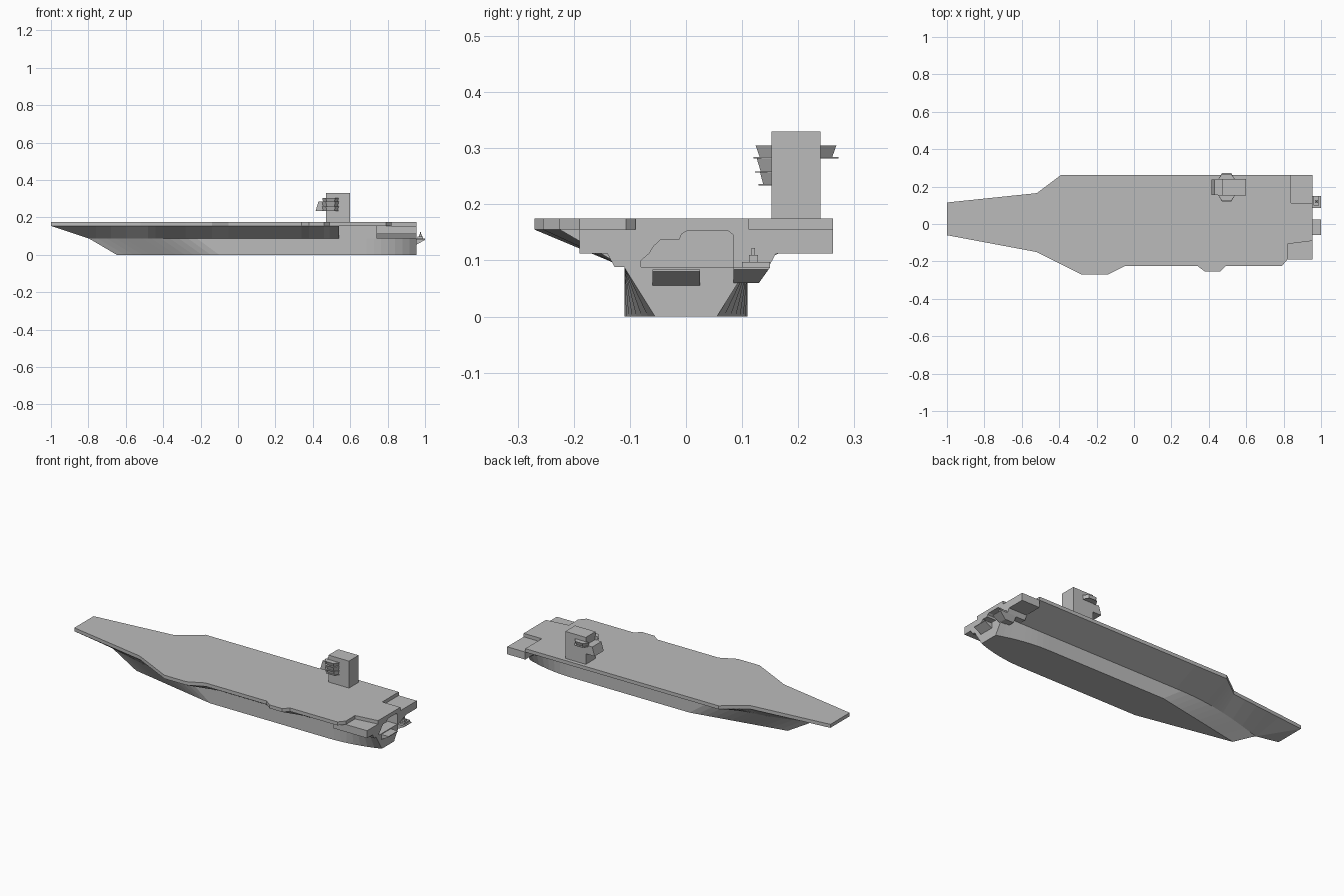
import bpy, bmesh, math
from mathutils import Vector

cube = bpy.data.objects.get("Cube")
if cube:
    bpy.data.objects.remove(cube)

grey = bpy.data.materials.new("ship_grey")
grey.use_nodes = True
COLOR = (0.5, 0.5, 0.5, 1)
grey.diffuse_color = COLOR
grey.node_tree.nodes["Principled BSDF"].inputs["Base Color"].default_value = COLOR


def loft(name, rings):
    """Skin closed rings of equal length and cap both ends."""
    bm = bmesh.new()
    loops = [[bm.verts.new(p) for p in ring] for ring in rings]
    n = len(loops[0])
    for a, b in zip(loops, loops[1:]):
        for i in range(n):
            j = (i + 1) % n
            bm.faces.new((a[i], a[j], b[j], b[i]))
    bm.faces.new(loops[0])
    bm.faces.new(loops[-1])
    bmesh.ops.remove_doubles(bm, verts=bm.verts, dist=1e-5)
    bmesh.ops.recalc_face_normals(bm, faces=bm.faces)
    mesh = bpy.data.meshes.new(name)
    bm.to_mesh(mesh)
    bm.free()
    obj = bpy.data.objects.new(name, mesh)
    bpy.context.collection.objects.link(obj)
    mesh.materials.append(grey)
    return obj


def prism(name, outline, lo, hi, axis):
    """Extrude a 2D outline along one axis."""
    def place(p, d):
        c = list(p)
        c.insert("xyz".index(axis), d)
        return Vector(c)
    return loft(name, [[place(p, d) for p in outline] for d in (lo, hi)])


def box(name, x0, x1, y0, y1, z0, z1):
    return prism(name, [(x0, y0), (x1, y0), (x1, y1), (x0, y1)], z0, z1, "z")


DECK, LEDGE, WATER = 0.175, 0.155, 0.088
HALF, BOW, STERN = 0.11, -0.8, 0.955


def top_width(x):
    t = min(1, max(0, (x - BOW) / 0.58))
    return HALF * math.sin(t * math.pi / 2)


# Hull: pointed raked bow, narrowing underside at the stern
sections = []
for i in range(13):
    t = max(i / 12, 0.004)
    xt, xb = BOW + 0.58 * t, -0.65 + 0.55 * t
    wt, wb = top_width(xt), HALF * t
    sections.append([(xt, -wt, WATER), (xt, wt, WATER), (xb, wb, 0), (xb, -wb, 0)])
for i in range(9):
    t = i / 8
    x = 0.65 + (STERN - 0.65) * t
    w = HALF - 0.055 * t ** 2
    sections.append([(x, -HALF, WATER), (x, HALF, WATER), (x, w, 0), (x, -w, 0)])
loft("hull", sections)

# Flight deck
starboard = [(-1, -0.06), (-0.52, -0.15), (-0.28, -0.27), (-0.14, -0.27),
             (-0.05, -0.225), (0.34, -0.225), (0.38, -0.255), (0.46, -0.255),
             (0.49, -0.225)]
port = [(-1, 0.115), (-0.52, 0.165), (-0.39, 0.262)]
aft = [(0.79, -0.225), (0.82, -0.19), (0.82, -0.107), (STERN, -0.09),
       (STERN, 0.112), (0.84, 0.112), (0.84, 0.262)]
prism("flight_deck", starboard + aft + port[::-1], LEDGE, DECK, "z")


# Sloping undersides between deck edge and hull
def sponson(name, edge, side):
    pts = []
    for a, b in zip(edge, edge[1:]):
        steps = 6 if a[0] < -0.3 else 1
        pts += [Vector(a).lerp(Vector(b), k / steps) for k in range(steps)]
    pts.append(Vector(edge[-1]))
    rings = []
    for x, y in pts:
        xi = max(x, BOW)
        rings.append([(x, 0.02, LEDGE), (x, y, LEDGE),
                      (xi, side * top_width(xi), WATER), (xi, 0, WATER)])
    loft(name, rings)


sponson("starboard_sponson", starboard + [(0.54, -0.225)], -1)
sponson("port_sponson", port + [(0.84, 0.262)], 1)
box("upper_hull", 0.5, 0.86, -HALF, HALF, WATER, LEDGE)

# Stern block with a stepped opening
lower_left = [(-0.19, LEDGE), (-0.19, 0.112), (-0.14, 0.112), (-0.127, WATER)]
lower_right = [(0.147, WATER), (0.16, 0.112), (0.262, 0.112), (0.262, LEDGE)]
opening = [(-0.08, WATER), (-0.08, 0.1), (-0.065, 0.113), (-0.058, 0.125),
           (-0.045, 0.137), (-0.012, 0.137), (-0.008, 0.147), (0.002, 0.153),
           (0.075, 0.153), (0.085, 0.145), (0.085, WATER)]
prism("stern_block", lower_left + opening + lower_right, 0.87, STERN, "x")
prism("starboard_quarter", lower_left + [(0, WATER), (0, LEDGE)], 0.74, 0.87, "x")
prism("port_quarter", [(0, LEDGE), (0, WATER)] + lower_right, 0.84, 0.87, "x")

# Stern platforms
prism("stern_platform", [(STERN, 0.055), (1, 0.08), (1, 0.084), (STERN, 0.084)],
      -0.06, 0.025, "y")


def gallery(x, z, y):
    return [(x, 0.085, z), (x, y, z), (x, 0.15, WATER), (x, 0.085, WATER)]


loft("gun_platform", [gallery(0.9, 0.06, 0.13), gallery(STERN, 0.06, 0.13),
                      gallery(1, 0.084, 0.147)])
box("gun_base", 0.96, 0.99, 0.1, 0.15, WATER, 0.097)
box("gun_mount", 0.967, 0.983, 0.112, 0.128, 0.097, 0.11)
box("gun_post", 0.972, 0.978, 0.117, 0.123, 0.11, 0.122)

# Island tower with an overhanging bridge
box("island_tower", 0.47, 0.6, 0.152, 0.24, DECK, 0.33)
prism("bridge", [(0.415, 0.235), (0.475, 0.235), (0.475, 0.285), (0.43, 0.285)],
      0.155, 0.238, "y")


# Flared lookout galleries on the tower sides
def lookout(name, wall, side, z0, z1, reach):
    def ring(z, r, grow):
        plan = [(0.455 - grow, 0), (0.475 - grow, r), (0.515 + grow, r), (0.535 + grow, 0)]
        return [(x, wall + side * d, z) for x, d in plan]
    loft(name, [ring(z0, reach * 0.75, 0), ring(z1, reach, 0.005)])
    loft(name + "_floor", [ring(z, reach * 1.12, 0.005) for z in (z0 - 0.002, z0)])


for k, (z0, z1, reach) in enumerate([(0.236, 0.257, 0.022), (0.259, 0.282, 0.028),
                                     (0.284, 0.305, 0.03)]):
    lookout("starboard_lookout_%d" % (k + 1), 0.154, -1, z0, z1, reach)
lookout("port_lookout", 0.238, 1, 0.284, 0.305, 0.03)
